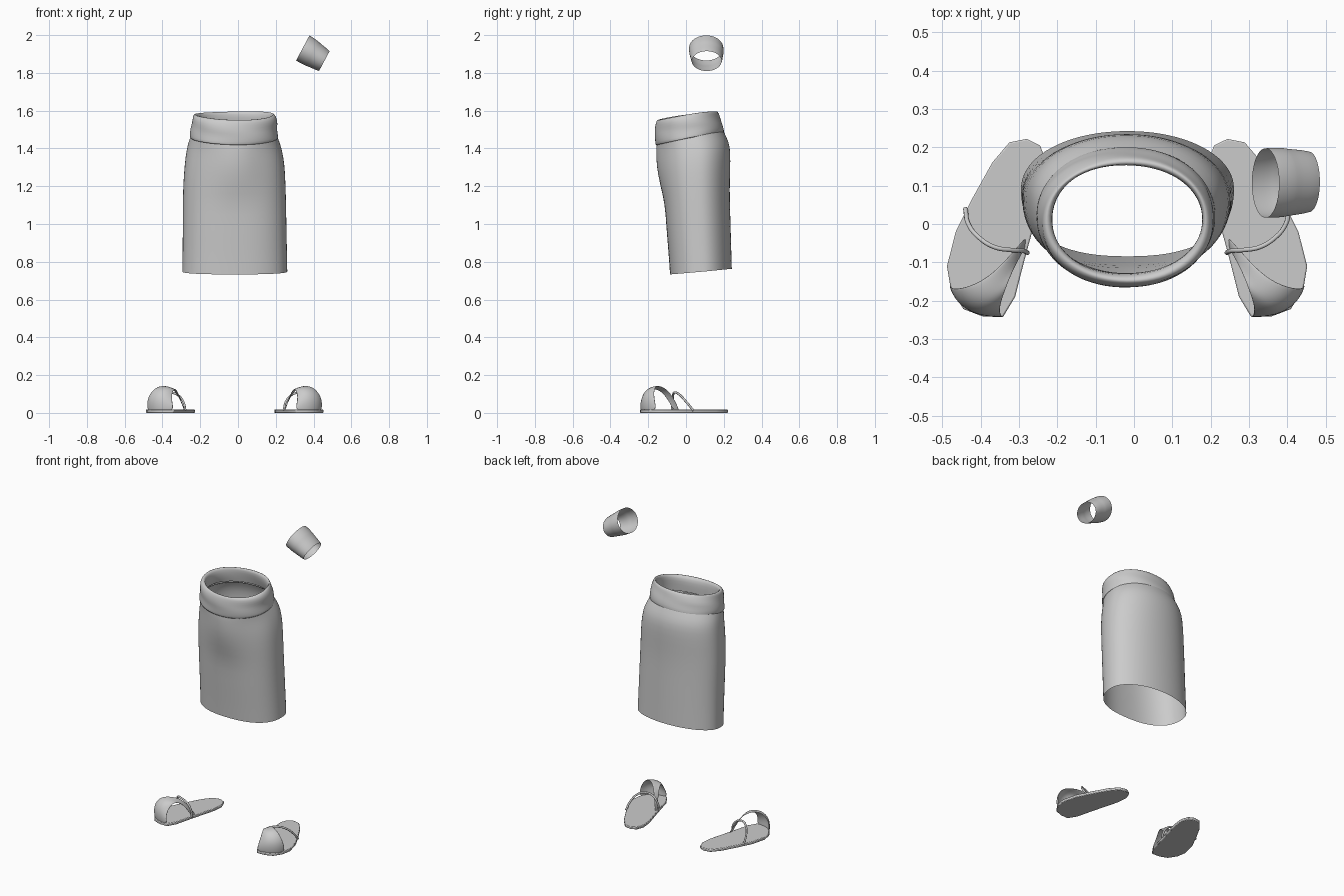
import bpy, bmesh, math
from mathutils import Vector

if "Cube" in bpy.data.objects:
    bpy.data.objects.remove(bpy.data.objects["Cube"])

MID = -0.018  # centre line of the skirt and the pair of shoes


def make(name, verts, faces, subsurf=0, thick=0):
    me = bpy.data.meshes.new(name)
    me.from_pydata([tuple(v) for v in verts], [], faces)
    bm = bmesh.new()
    bm.from_mesh(me)
    bmesh.ops.recalc_face_normals(bm, faces=bm.faces)
    bm.to_mesh(me)
    bm.free()
    ob = bpy.data.objects.new(name, me)
    bpy.context.collection.objects.link(ob)
    if thick:
        m = ob.modifiers.new("thickness", 'SOLIDIFY')
        m.thickness = thick
    if subsurf:
        m = ob.modifiers.new("smooth", 'SUBSURF')
        m.levels = m.render_levels = subsurf
    for p in me.polygons:
        p.use_smooth = True
    return ob


def grid_faces(rows, cols, closed):
    n = cols if closed else cols - 1
    return [(r * cols + c, r * cols + (c + 1) % cols,
             (r + 1) * cols + (c + 1) % cols, (r + 1) * cols + c)
            for r in range(rows - 1) for c in range(n)]


def tube(name, rings, front=2.3, back=2.0, fold=0.0, seg=40):
    """Loft of rounded rings: z, back tilt, x min, x max, y front, y back."""
    verts = []
    for i, (z, tilt, x0, x1, yf, yb) in enumerate(rings):
        ym = yf * 0.46 + yb * 0.54 if yb > 0.2 else (yf + yb) / 2
        for k in range(seg):
            a = 2 * math.pi * k / seg
            c, s = math.cos(a), math.sin(a)
            e = 2 / (front if s < 0 else back)
            px = math.copysign(abs(c) ** e, c)
            py = math.copysign(abs(s) ** e, s)
            w = 1 + fold * math.sin(3 * a + i * 1.7)
            verts.append(((x0 + x1) / 2 + px * w * (x1 - x0) / 2,
                          ym + py * w * ((yb - ym) if s > 0 else (ym - yf)),
                          z + tilt * py + fold * 0.3 * math.sin(2 * a + 1)))
    return make(name, verts, grid_faces(len(rings), seg, True), 1)


# Skirt body with a fuller upper front
skirt = tube("skirt", [
    (0.748, 0.015, -0.296, 0.262, -0.085, 0.243),
    (0.85, 0.012, -0.294, 0.260, -0.092, 0.240),
    (1.00, 0.01, -0.293, 0.257, -0.105, 0.236),
    (1.12, 0.01, -0.293, 0.255, -0.112, 0.232),
    (1.22, 0.01, -0.290, 0.252, -0.122, 0.232),
    (1.32, 0.015, -0.283, 0.247, -0.128, 0.236),
    (1.39, 0.022, -0.273, 0.234, -0.130, 0.234),
    (1.43, 0.028, -0.264, 0.222, -0.134, 0.216),
    (1.468, 0.03, -0.250, 0.207, -0.140, 0.196)], 2.4, 2.05)
for v in skirt.data.vertices:
    x, y, z = v.co
    if y < 0:
        v.co.y -= 0.03 * math.exp(-((x + 0.01) / 0.12) ** 2) * \
            math.exp(-((z - 1.32) / 0.13) ** 4)

# Folded waistband, rolled over and down inside the opening
tube("waistband", [
    (1.460, 0.03, -0.246, 0.203, -0.150, 0.192),
    (1.447, 0.03, -0.254, 0.211, -0.161, 0.199),
    (1.466, 0.03, -0.256, 0.213, -0.166, 0.201),
    (1.500, 0.029, -0.250, 0.209, -0.164, 0.194),
    (1.520, 0.028, -0.248, 0.208, -0.165, 0.189),
    (1.550, 0.025, -0.243, 0.206, -0.165, 0.178),
    (1.573, 0.023, -0.236, 0.199, -0.158, 0.170),
    (1.580, 0.022, -0.224, 0.187, -0.146, 0.161),
    (1.565, 0.023, -0.214, 0.176, -0.130, 0.152),
    (1.520, 0.025, -0.216, 0.178, -0.130, 0.158),
    (1.480, 0.025, -0.225, 0.185, -0.130, 0.170)], 2.1, 2.1, 0.014)

# Arm cuff, a tapered oval sleeve on a slanted axis
a0, a1 = Vector((0.343, 0.107, 1.932)), Vector((0.457, 0.110, 1.8625))
up, side = Vector((0.47, 0, 0.88)), Vector((0, 1, 0))
cuff = []
for t, ry, ru in [(0, .091, .076), (.12, .092, .076), (.4, .091, .074), (.48, .088, .071),
                  (.75, .085, .066), (.9, .082, .063), (1, .079, .060)]:
    for k in range(32):
        a = 2 * math.pi * k / 32
        cuff.append(a0.lerp(a1, t) + side * ry * math.cos(a) + up * ru * math.sin(a))
make("arm_cuff", cuff, grid_faces(7, 32, True), 1)

# Left shoe: sole outline, toe upper rows (outer to inner edge), instep strap path
SOLE = [(-.28, .222), (-.325, .213), (-.37, .16), (-.42, .07), (-.465, -.02), (-.488, -.11),
        (-.478, -.17), (-.445, -.222), (-.395, -.241), (-.342, -.243), (-.31, -.19),
        (-.295, -.13), (-.278, -.065), (-.26, 0), (-.235, .09), (-.228, .16), (-.245, .205)]
UPPER = [
    [(-.483, -.15, .01), (-.485, -.17, .08), (-.44, -.167, .14), (-.38, -.14, .148), (-.325, -.085, .12), (-.278, -.03, .01)],
    [(-.465, -.2, .01), (-.466, -.21, .075), (-.43, -.2, .132), (-.37, -.167, .147), (-.318, -.095, .115), (-.279, -.042, .01)],
    [(-.41, -.238, .01), (-.412, -.244, .068), (-.392, -.228, .115), (-.352, -.182, .142), (-.315, -.105, .11), (-.28, -.053, .01)],
    [(-.335, -.243, .01), (-.345, -.244, .05), (-.35, -.218, .098), (-.335, -.172, .138), (-.312, -.112, .105), (-.283, -.065, .01)]]
STRAP = [(-.44, .04, .012), (-.432, 0, .06), (-.405, -.035, .097), (-.365, -.06, .108),
         (-.32, -.068, .095), (-.29, -.07, .06), (-.278, -.075, .012)]

for label, sx in (("left", 1), ("right", -1)):
    def place(p):
        return Vector((MID + sx * (p[0] - MID), p[1], p[2]))
    n = len(SOLE)
    sole = make(label + "_sole",
                [place((x, y, z)) for z in (0, 0.018) for x, y in SOLE],
                [tuple(range(n)), tuple(range(n, 2 * n))] + grid_faces(2, n, True))
    m = sole.modifiers.new("edge", 'BEVEL')
    m.width, m.segments, m.limit_method = 0.004, 2, 'ANGLE'
    m.angle_limit = math.radians(60)
    bpy.context.view_layer.objects.active = sole
    sole.select_set(True)
    bpy.ops.object.shade_smooth_by_angle(angle=math.radians(40))
    sole.select_set(False)
    make(label + "_toe_upper", [place(p) for row in UPPER for p in row],
         grid_faces(4, 6, False), 2, 0.004)
    cu = bpy.data.curves.new(label + "_instep_strap", 'CURVE')
    cu.dimensions = '3D'
    cu.bevel_depth, cu.bevel_resolution, cu.resolution_u = 0.006, 2, 6
    sp = cu.splines.new('BEZIER')
    sp.bezier_points.add(len(STRAP) - 1)
    for bp, p in zip(sp.bezier_points, STRAP):
        bp.co = place(p)
        bp.handle_left_type = bp.handle_right_type = 'AUTO'
    bpy.context.collection.objects.link(bpy.data.objects.new(label + "_instep_strap", cu))
